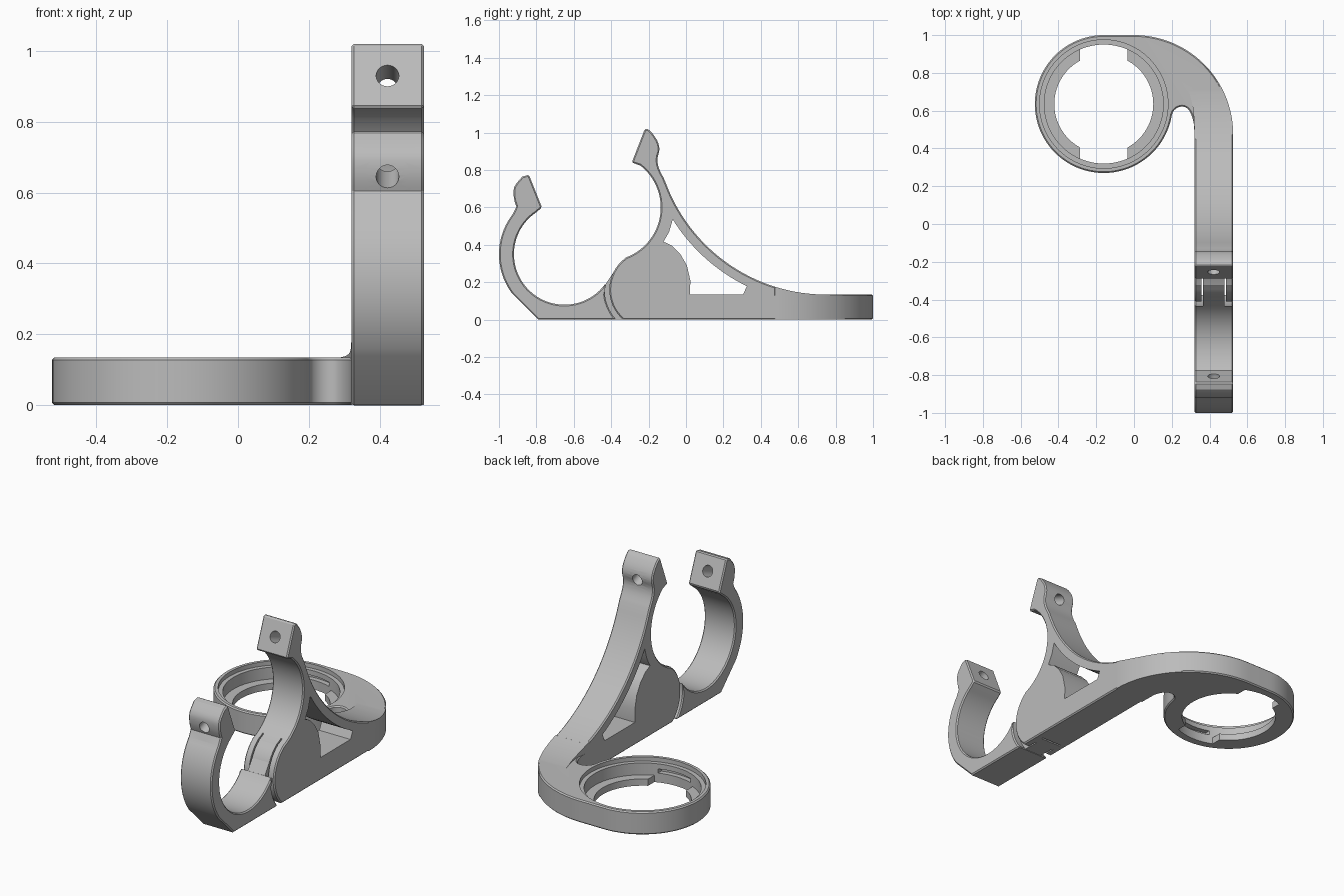
import bpy, bmesh
from math import radians, cos, sin, atan2
from mathutils import Matrix, Vector

if "Cube" in bpy.data.objects:
    bpy.data.objects.remove(bpy.data.objects["Cube"])

grey = bpy.data.materials.new("light grey plastic")
grey.use_nodes = True
grey.diffuse_color = (0.5, 0.5, 0.5, 1)
grey.node_tree.nodes["Principled BSDF"].inputs["Base Color"].default_value = (0.5, 0.5, 0.5, 1)


def arc(cx, cy, r, start, end, n):
    angles = [radians(start + (end - start) * i / n) for i in range(n + 1)]
    return [(cx + r * cos(a), cy + r * sin(a)) for a in angles]


def soft(points, n=3):
    """Rounded curve through a few points."""
    v = [Vector(p) for p in points]
    v = [v[0]] + v + [v[-1]]
    out = []
    for a, b, c, d in zip(v, v[1:], v[2:], v[3:]):
        for i in range(n):
            t = i / n
            out.append(tuple(0.5 * (2 * b + (c - a) * t + (2 * a - 5 * b + 4 * c - d) * t * t
                                    + (3 * b - a - 3 * c + d) * t ** 3)))
    return out + [tuple(v[-1])]


def activate(ob):
    bpy.ops.object.select_all(action='DESELECT')
    ob.select_set(True)
    bpy.context.view_layer.objects.active = ob


def finish(name, bm):
    bmesh.ops.recalc_face_normals(bm, faces=bm.faces)
    me = bpy.data.meshes.new(name)
    bm.to_mesh(me)
    bm.free()
    me.materials.append(grey)
    ob = bpy.data.objects.new(name, me)
    bpy.context.collection.objects.link(ob)
    return ob


def prism(name, pts, axis, lo, hi, bevel=0):
    """Outline in (y, z) pushed along x, or in (x, y) pushed along z."""
    bm = bmesh.new()
    place = (lambda p: (lo, p[0], p[1])) if axis == 'X' else (lambda p: (p[0], p[1], lo))
    face = bm.faces.new([bm.verts.new(place(p)) for p in pts])
    made = bmesh.ops.extrude_face_region(bm, geom=[face])["geom"]
    step = (hi - lo, 0, 0) if axis == 'X' else (0, 0, hi - lo)
    bmesh.ops.translate(bm, vec=step, verts=[g for g in made if isinstance(g, bmesh.types.BMVert)])
    ob = finish(name, bm)
    if bevel:
        activate(ob)
        mod = ob.modifiers.new("edge", 'BEVEL')
        mod.width, mod.segments = bevel, 1
        mod.limit_method, mod.angle_limit = 'ANGLE', radians(60)
        mod.use_clamp_overlap = False
        bpy.ops.object.modifier_apply(modifier=mod.name)
    return ob


def rod(centre, direction, r, length, sides=48):
    """Cylinder from centre along a direction in the yz plane."""
    bm = bmesh.new()
    bmesh.ops.create_cone(bm, cap_ends=True, segments=sides, radius1=r, radius2=r, depth=length)
    d = Vector(direction).normalized()
    turn = Matrix.Rotation(atan2(-d.y, d.z), 4, 'X')
    bm.transform(Matrix.Translation(Vector(centre) + d * length / 2) @ turn)
    return finish("cutter", bm)


def combine(ob, other, operation):
    activate(ob)
    mod = ob.modifiers.new("combine", 'BOOLEAN')
    mod.operation, mod.solver, mod.object = operation, 'EXACT', other
    bpy.ops.object.modifier_apply(modifier=mod.name)
    bpy.data.objects.remove(other)


def box_pts(a, b, c, d):
    return [(a, c), (b, c), (b, d), (a, d)]


X0, X1, XM = 0.32, 0.525, 0.422        # width and middle of the arm
TOP = 0.135                            # thickness of the ring plate
SWEEP = (0.75, 1.049)                  # centre of the sloping back curve
HINGE = (-0.2, 0.16)
RING = (-0.16, 0.635)

# Upright arm with the upper half of the clamp
outline = [(0.48, 0)] + arc(*SWEEP, 0.915, 252.8, 202, 24)
outline += soft([(-0.118, 0.755), (-0.145, 0.81), (-0.153, 0.86), (-0.142, 0.91),
                 (-0.155, 0.96), (-0.195, 1.013), (-0.22, 1.02)])
outline += [(-0.29, 0.84)] + arc(-0.42, 0.6, 0.285, 52, -70, 26)
outline += arc(*HINGE, 0.21, 127, 229.6, 16)
bracket = prism("bracket_arm", outline, 'X', X0, X1, 0.007)

# Triangular window behind the hinge
window = arc(*SWEEP, 0.968, 244, 212, 16) + [(-0.09, 0.47), (-0.12, 0.417)]
window += [(-0.075, 0.395), (-0.03, 0.35), (0.005, 0.29), (0.023, 0.21), (0.022, TOP), (0.305, TOP)]
combine(bracket, prism("cutter", window, 'X', 0, 1), 'DIFFERENCE')

# Curved shoulder falling from the arm to the plate
shoulder = prism("shoulder", [(0.45, 0), (0.85, 0), (0.85, 0.13)]
                 + arc(*SWEEP, 0.915, 270, 250.9, 12), 'X', 0.1, 0.6)
plan = soft([(0.3, 0.9), (0.235, 0.82), (0.27, 0.76), (0.305, 0.65), (0.318, 0.55), (X0, 0.4)])
plan += arc(0, 0.475, X1, 0, 50, 20)
combine(shoulder, prism("plan", plan, 'Z', -0.1, 1), 'INTERSECT')

# Ring plate with the outer bend and the inner fillet
plate = [(X1, 0.44)] + arc(0, 0.475, X1, 0, 90, 32) + arc(*RING, 0.365, 90, 351, 80)
plate += soft([(0.207, 0.595), (0.225, 0.613), (0.255, 0.622), (0.285, 0.61), (0.305, 0.575),
               (0.317, 0.53), (X0, 0.47)], 2) + [(X0, 0.44)]
ring = prism("ring_plate", plate, 'Z', 0, TOP, 0.007)

# Stepped bore of the ring
for r, z in ((0.262, -0.1), (0.315, 0.04), (0.34, 0.11)):
    combine(ring, rod((*RING, z), (0, 0, 1), r, 0.4, 96), 'DIFFERENCE')

# Opposite entry notches and locking slots
for turn in (90, 270):
    for r, half, lo, hi in ((0.315, 23.4, -0.1, 0.06), (0.345, 18, 0.055, 0.08)):
        wedge = arc(*RING, r, turn - half, turn + half, 12)
        wedge += [(wedge[-1][0], RING[1]), (wedge[0][0], RING[1])]
        combine(ring, prism("cutter", wedge, 'Z', lo, hi), 'DIFFERENCE')

combine(bracket, shoulder, 'UNION')
combine(bracket, ring, 'UNION')

# Hinge slits beside and behind the middle knuckle
for x in (0.362, 0.482):
    combine(bracket, prism("cutter", box_pts(-0.45, -0.28, -0.1, 0.45), 'X', x - 0.004, x + 0.004),
            'DIFFERENCE')
combine(bracket, prism("cutter", box_pts(-0.225, -0.215, -0.1, 0.05), 'X', 0.358, 0.486), 'DIFFERENCE')

# Swinging lower half of the clamp
outline = [(-0.79, 0)] + arc(*HINGE, 0.235, 223, 171, 10) + arc(-0.65, 0.35, 0.27, -37, -236, 44)
outline += [(-0.77, 0.6), (-0.84, 0.775)]
outline += soft([(-0.875, 0.765), (-0.918, 0.71), (-0.92, 0.65), (-0.907, 0.605)])
outline += arc(-0.65, 0.35, 0.35, 142, 217, 20)
clamp = prism("swing_clamp", outline, 'X', X0, X1, 0.007)
knuckle = [(-0.46, 0.002), (-0.32, 0.002), (-0.39, 0.25), (-0.43, 0.19), (-0.46, 0.15)]
combine(clamp, prism("knuckle", knuckle, 'X', 0.366, 0.478), 'UNION')

# Bolt hole and round head pocket in the upper lug
lug, way = Vector((XM, -0.255, 0.93)), Vector((0, -0.93, 0.36))
combine(bracket, rod(lug - way * 0.2, way, 0.032, 0.3), 'DIFFERENCE')
combine(bracket, rod(lug - way * 0.06, -way, 0.052, 0.15), 'DIFFERENCE')

# Bolt hole and hexagonal nut pocket in the lower lug
lug, way = Vector((XM, -0.805, 0.69)), Vector((0, 0.93, 0.37))
combine(clamp, rod(lug - way * 0.2, way, 0.032, 0.3), 'DIFFERENCE')
combine(clamp, rod(lug - way * 0.055, -way, 0.069, 0.15, 6), 'DIFFERENCE')

for ob in (bracket, clamp):
    activate(ob)
    bpy.ops.object.shade_smooth_by_angle(angle=radians(25))
